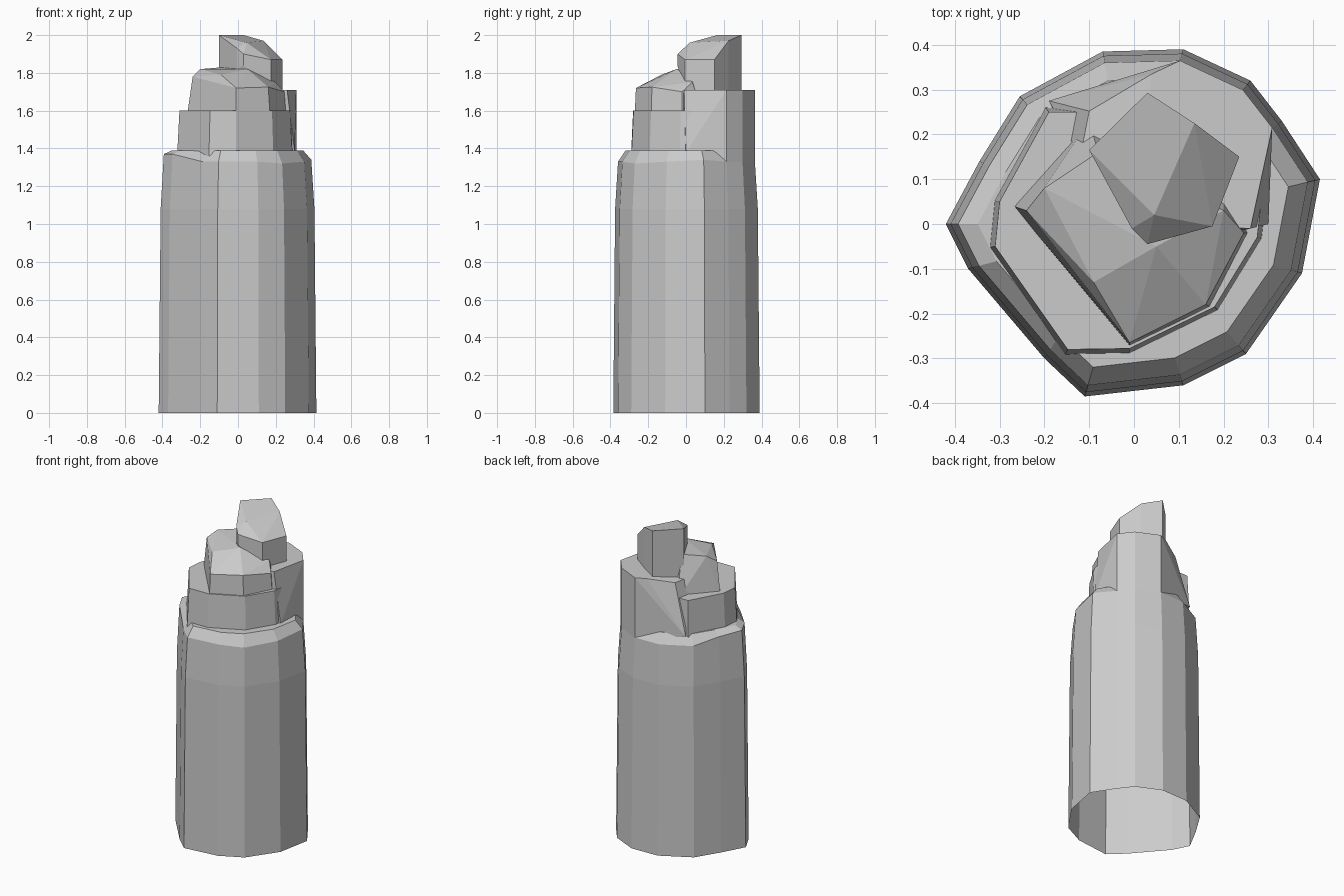
import bpy, bmesh
from mathutils import Vector

cube = bpy.data.objects.get("Cube")
if cube:
    bpy.data.objects.remove(cube)

# Single stone colour
stone = bpy.data.materials.new("grey_stone")
stone.use_nodes = True
GREY = (0.6, 0.6, 0.6, 1)
stone.diffuse_color = GREY
stone.node_tree.nodes["Principled BSDF"].inputs["Base Color"].default_value = GREY


def finish(name, bm):
    bmesh.ops.recalc_face_normals(bm, faces=bm.faces[:])
    mesh = bpy.data.meshes.new(name)
    bm.to_mesh(mesh)
    bm.free()
    mesh.materials.append(stone)
    obj = bpy.data.objects.new(name, mesh)
    bpy.context.collection.objects.link(obj)
    return obj


def chunk(name, points):
    """Faceted rock chunk wrapped around a few corner points."""
    bm = bmesh.new()
    for p in points:
        bm.verts.new(p)
    hull = bmesh.ops.convex_hull(bm, input=bm.verts[:])
    loose = {v for v in hull["geom_interior"] + hull["geom_unused"]
             if isinstance(v, bmesh.types.BMVert)}
    bmesh.ops.delete(bm, geom=list(loose), context='VERTS')
    bmesh.ops.dissolve_limit(bm, angle_limit=0.06, verts=bm.verts[:], edges=bm.edges[:])
    return finish(name, bm)


def level(outline, z, scale=1.0):
    return [(x * scale, y * scale, z) for x, y in outline]


# Main column: open at the bottom, closing in at a sloped ledge
OUTLINE = [(-.42, 0), (-.37, -.1), (-.2, -.3), (-.11, -.385), (.11, -.36),
           (.25, -.29), (.375, -.11), (.415, .1), (.33, .23), (.26, .32),
           (.11, .39), (-.07, .385), (-.255, .285), (-.345, .14)]
RIM_LIFT = {0: .04, 1: .04, 5: -.01, 7: .01, 13: .03}
bm = bmesh.new()
rings = []
for z, s in ((0, 1), (1.08, .975), (1.33, .935), (1.39, .83)):
    ring = []
    for i, p in enumerate(level(OUTLINE, z, s)):
        lift = RIM_LIFT.get(i, 0) if z == 1.33 else 0
        ring.append(bm.verts.new(Vector(p) + Vector((0, 0, lift))))
    rings.append(ring)
n = len(OUTLINE)
for low, high in zip(rings, rings[1:]):
    for i in range(n):
        j = (i + 1) % n
        bm.faces.new((low[i], low[j], high[j], high[i]))
bm.faces.new(rings[-1])
finish("column_body", bm)

# Lower step above the ledge
STEP = [(-.31, -.05), (-.148, -.28), (-.01, -.278), (.18, -.185),
        (.275, -.03), (.29, .1), (-.1, .25), (-.19, .25), (-.3, .05)]
chunk("lower_step", level(STEP, 1.36, 1.04) + level(STEP, 1.6))

# Tall back shoulder continuing the column wall
chunk("back_shoulder",
      level(OUTLINE[8:11], 1.33, .935) + level(OUTLINE[8:11], 1.71, .935)
      + level([(-.19, .275), (.3, 0), (-.1, .1), (.1, -.05)], 1.38)
      + level([(.04, .335), (.26, -.01), (0, 0)], 1.71)
      + [(-.1, .252, 1.69), (-.12, .15, 1.69)])

# Front block with a faceted top
BLOCK = [(-.27, .04), (-.01, -.272), (.17, -.185), (.255, -.02),
         (.2, .1), (-.1, .23)]
chunk("front_block", level(BLOCK, 1.57)
      + [(-.24, .03, 1.78), (-.2, .08, 1.82), (-.09, -.13, 1.79),
         (-.01, -.265, 1.72), (.16, -.18, 1.725), (.245, -.02, 1.7),
         (.05, -.05, 1.82), (-.08, .16, 1.83), (.2, .03, 1.75)])

# Peak leaning over the block
FOOT = [(-.1, .165), (.03, .293), (.135, .225), (.235, .15), (.175, -.005), (.02, .01)]
chunk("peak", level(FOOT, 1.69)
      + [(-.1, .165, 2), (.03, .293, 2), (.135, .225, 1.97), (.235, .15, 1.87),
         (.175, -.005, 1.87), (.045, .02, 1.96), (-.005, -.01, 1.93),
         (.03, -.045, 1.9), (.03, -.045, 1.84), (-.005, -.01, 1.82)])
